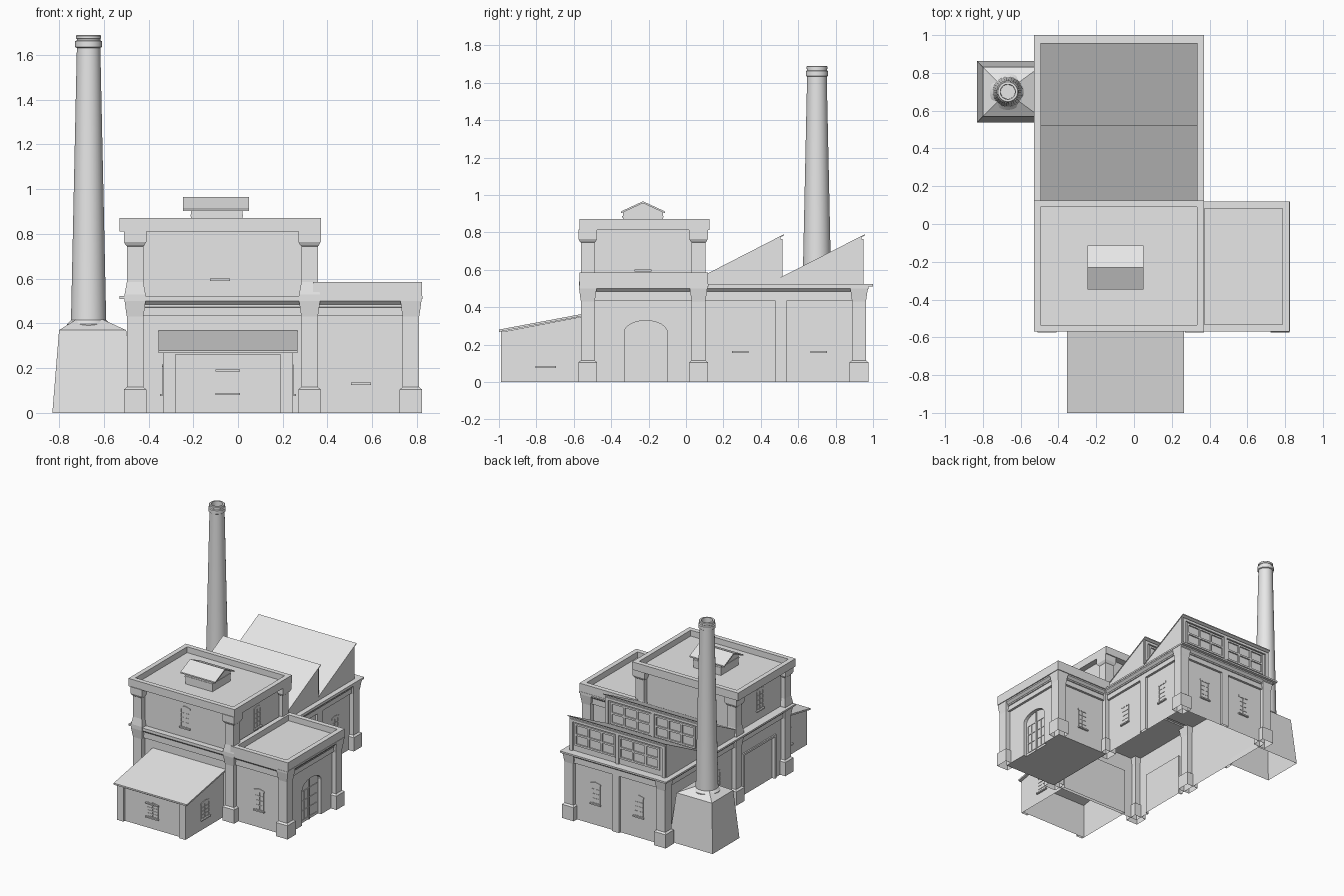
import bpy, bmesh, math
from mathutils import Matrix

if "Cube" in bpy.data.objects:
    bpy.data.objects.remove(bpy.data.objects["Cube"])

plaster = bpy.data.materials.new("plain_grey")
plaster.use_nodes = True
GREY = (0.8, 0.8, 0.8, 1)
plaster.diffuse_color = GREY
plaster.node_tree.nodes["Principled BSDF"].inputs["Base Color"].default_value = GREY

FRONT, RIGHT, BACK, LEFT = 0, 90, 180, 270


def remove_floor(bm):
    floor = [f for f in bm.faces if all(abs(v.co.z) < 1e-4 for v in f.verts)]
    bmesh.ops.delete(bm, geom=floor, context="FACES")


def finish(name, bm, open_base=True):
    """Turn a bmesh into an object; most walls have no floor."""
    bmesh.ops.recalc_face_normals(bm, faces=bm.faces)
    if open_base:
        remove_floor(bm)
    me = bpy.data.meshes.new(name)
    bm.to_mesh(me)
    bm.free()
    me.materials.append(plaster)
    ob = bpy.data.objects.new(name, me)
    bpy.context.collection.objects.link(ob)
    return ob


def solids(name, parts, side=FRONT, open_base=True):
    """Each part is (profile in u,z ; inner and outer distance), turned to a side."""
    bm = bmesh.new()
    for pts, near, far in parts:
        a = [bm.verts.new((u, -near, z)) for u, z in pts]
        b = [bm.verts.new((u, -far, z)) for u, z in pts]
        bm.faces.new(a)
        bm.faces.new(b)
        for i in range(len(pts)):
            j = (i + 1) % len(pts)
            bm.faces.new((a[i], a[j], b[j], b[i]))
    bm.transform(Matrix.Rotation(math.radians(side), 4, "Z"))
    return finish(name, bm, open_base)


def rect(u0, u1, z0, z1, near, far):
    return [(u0, z0), (u1, z0), (u1, z1), (u0, z1)], near, far


def block(name, x0, x1, y0, y1, z0, z1, open_base=True):
    return solids(name, [rect(x0, x1, z0, z1, -y0, -y1)], FRONT, open_base)


def grid(u0, u1, z0, z1, wall, cols, rows, t, d):
    """Frame and glazing bars standing on a wall."""
    bars = []
    for i in range(cols + 1):
        u = u0 + (u1 - u0) * i / cols
        bars.append(rect(u - t, u + t, z0, z1, wall, wall + d))
    for j in range(rows + 1):
        z = z0 + (z1 - z0) * j / rows
        bars.append(rect(u0 - t, u1 + t, z - t, z + t, wall, wall + d))
    return bars


def skin(name, loops):
    """Join stacked loops of points and cap the top."""
    bm = bmesh.new()
    loops = [[bm.verts.new(p) for p in loop] for loop in loops]
    n = len(loops[0])
    for lo, hi in zip(loops, loops[1:]):
        for i in range(n):
            j = (i + 1) % n
            bm.faces.new((lo[i], lo[j], hi[j], hi[i]))
    bm.faces.new(loops[-1])
    return finish(name, bm)


def tiers(name, levels):
    return skin(name, [[(x0, y0, z), (x1, y0, z), (x1, y1, z), (x0, y1, z)]
                       for x0, x1, y0, y1, z in levels])


def lathe(name, cx, cy, profile, sides):
    k = 1 / math.cos(math.pi / 4) if sides == 4 else 1
    ang = [2 * math.pi * (i + .5) / sides for i in range(sides)]
    return skin(name, [[(cx + k * r * math.cos(t), cy + k * r * math.sin(t), z) for t in ang]
                       for z, r in profile])


def parapet(name, x0, x1, y0, y1, z0, z1, rim, depth):
    ob = block(name, x0, x1, y0, y1, z0, z1)
    bm = bmesh.new()
    bm.from_mesh(ob.data)
    top = max(bm.faces, key=lambda f: f.calc_center_median().z)
    bmesh.ops.inset_region(bm, faces=[top], thickness=rim, use_even_offset=True)
    inner = bmesh.ops.extrude_face_region(bm, geom=[top])["geom"]
    bmesh.ops.delete(bm, geom=[top], context="FACES")
    for v in inner:
        if isinstance(v, bmesh.types.BMVert):
            v.co.z -= depth
    bm.to_mesh(ob.data)
    bm.free()


def cut(ob, cutter):
    mod = ob.modifiers.new("opening", "BOOLEAN")
    mod.operation, mod.solver, mod.object = "DIFFERENCE", "EXACT", cutter
    bpy.context.view_layer.objects.active = ob
    bpy.ops.object.modifier_apply(modifier=mod.name)
    bpy.data.objects.remove(cutter)


# Wall cores; the side wing keeps its floor
hall = block("hall_walls", -.465, .325, -.525, .935, 0, .515, False)
wing = block("wing_walls", .326, .775, -.525, .07, 0, .515, False)
block("tower_upper_walls", -.465, .325, -.525, .07, .5, .82)

# Arched wing door, set into its opening
arch = [(-.33, -.05), (-.1, -.05)]
for i in range(13):
    t = math.pi * i / 12
    arch.append((-.215 + .115 * math.cos(t), .265 + .063 * math.sin(t)))
cut(wing, solids("wing_door_cutter", [(arch, .75, .9)], RIGHT))
for u in (-.31, -.205):
    solids("wing_door_leaf", grid(u, u + .085, .02, .24, .75, 2, 3, .003, .004), RIGHT)
solids("wing_door_middle", [rect(-.219, -.211, 0, .32, .75, .757)], RIGHT)

# Loading door on the left wall
cut(hall, solids("gate_cutter", [rect(.03, .4, -.1, .32, .45, .6)], LEFT))
solids("gate_surround", [rect(.015, .03, 0, .335, .465, .475), rect(.4, .415, 0, .335, .465, .475),
                         rect(.03, .4, .32, .335, .465, .475)], LEFT)
bm = bmesh.new()
bm.from_mesh(hall.data)
remove_floor(bm)
bm.to_mesh(hall.data)
bm.free()

# Frieze and flared moulding under the cornice
steps = [(.435, 0), (.435, .018), (.472, .018), (.474, .024), (.484, .024), (.486, .028), (.5, .042), (.512, .042)]
tiers("hall_frieze", [(-.465 - e, .325 + e, -.525 - e, .935 + e, z) for z, e in steps])
tiers("wing_frieze", [(.326, .775 + e, -.525 - e, .07 + e, z) for z, e in steps])
block("hall_cornice", -.53, .37, -.57, 1, .51, .523)
block("wing_cornice", .3, .825, -.57, .12, .51, .523)

# Parapets around the flat roofs
parapet("tower_parapet", -.53, .37, -.57, .125, .812, .872, .036, .045)
parapet("wing_parapet", .335, .822, -.57, .118, .52, .585, .037, .045)

# Corner pillars
lower = [(0, .05), (.105, .05), (.115, .037), (.43, .037), (.45, .04), (.5, .047), (.515, .047)]
upper = [(.515, .047), (.53, .047), (.585, .037), (.745, .037), (.75, .042), (.765, .05), (.815, .05)]
for x in (-.46, .32):
    for y in (-.525, .067, .925):
        lathe("hall_pillar", x, y, lower, 4)
    for y in (-.525, .067):
        lathe("tower_pillar", x, y, upper, 4)
for y in (-.525, .067):
    lathe("wing_pillar", .773, y, lower, 4)

# Flat pilasters between the hall bays
solids("right_pilaster", [rect(.475, .54, 0, .44, .325, .343)], RIGHT)
solids("left_pilaster", [rect(-.54, -.475, 0, .44, .465, .483)], LEFT)
solids("back_pilaster", [rect(.04, .1, 0, .44, .935, .953)], BACK)

# Sawtooth roofs with glazed back faces
for y0, z0, y1, z1 in ((.1, .567, .505, .775), (.503, .553, .937, .775)):
    solids("sawtooth_body", [([(y0, .5), (y1, .5), (y1, z1), (y0, z0)], -.491, .331)], RIGHT)
    slope = (z1 - z0) / (y1 - y0)
    ye, ze = y1 + .02, z1 + .02 * slope
    solids("sawtooth_roof", [([(y0, z0 - .002), (ye, ze - .002), (ye, ze + .005), (y0, z0 + .005)],
                              -.495, .335)], RIGHT)
    bars = []
    for u in (-.275, .1):
        bars += grid(u, u + .33, .575, .73, y1, 3, 2, .007, .01)
    bars += [rect(u, u + .025, .52, .755, y1, y1 + .012) for u in (-.325, .065, .46)]
    bars.append(rect(-.325, .485, .745, .765, y1, y1 + .012))
    solids("sawtooth_windows", bars, BACK)


# Narrow windows: sill, shallow arched head and bars
def window(side, u, z, wall, w=.035, h=.14):
    parts = grid(u - w, u + w, z, z + h, wall, 2, 4, .003, .003)
    parts.append(rect(u - w - .01, u + w + .01, z - .01, z, wall, wall + .014))
    z1 = z + h
    parts.append(([(u - w - .008, z1), (u + w + .008, z1), (u + w + .008, z1 + .012),
                   (u, z1 + .022), (u - w - .008, z1 + .012)], wall, wall + .004))
    solids("window", parts, side)


for y in (.29, .71):
    window(RIGHT, y, .165, .325)
window(LEFT, -.29, .165, .465)
for u in (-.11, .255):
    window(BACK, u, .165, .935)
window(FRONT, .55, .135, .525)
window(BACK, -.55, .135, .07)
window(FRONT, -.08, .6, .525)
window(RIGHT, -.23, .6, .325)
window(LEFT, .23, .6, .465)

# Front annexe with a lean-to roof
solids("annexe_walls", [([(-.97, 0), (-.5, 0), (-.5, .36), (-.97, .27)], -.335, .245)], RIGHT)
solids("annexe_front_frame", [rect(-.335, -.28, 0, .27, .97, .988), rect(.19, .245, 0, .27, .97, .988),
                              rect(-.28, .19, .26, .27, .97, .988)])
solids("annexe_roof", [([(-1, .268), (-.52, .358), (-.52, .37), (-1, .28)], -.355, .265)], RIGHT)
window(FRONT, -.045, .09, .97, .045, .09)
solids("annexe_front_lintel", [rect(-.1, .01, .185, .194, .97, .984)])
window(RIGHT, -.75, .085, .245, .045, .11)
window(LEFT, .75, .085, .335, .045, .11)

# Roof vent with a small gable
solids("vent_walls", [([(-.338, .82), (-.122, .82), (-.122, .906), (-.23, .957), (-.338, .906)],
                       -.21, .02)], RIGHT)
block("vent_ledge", -.213, .023, -.341, -.119, .878, .888)
solids("vent_roof", [([(-.347, .902), (-.23, .956), (-.113, .902), (-.113, .912), (-.23, .966),
                       (-.347, .912)], -.245, .05)], RIGHT)

# Chimney: battered base, hipped cap, tapering shaft with rings
tiers("chimney_base", [(-.83, -.46, .538, .862, 0), (-.8, -.5, .57, .83, .37), (-.72, -.61, .65, .75, .42)])
shaft = lathe("chimney_shaft", -.668, .7, [
    (.375, .096), (.398, .096), (.404, .09), (.415, .079), (1.62, .053), (1.632, .053), (1.636, .06),
    (1.662, .06), (1.666, .053), (1.672, .053), (1.674, .056), (1.686, .056), (1.69, .052),
    (1.69, .04), (1.6, .038)], 32)
bpy.ops.object.select_all(action="DESELECT")
shaft.select_set(True)
bpy.context.view_layer.objects.active = shaft
bpy.ops.object.shade_smooth_by_angle(angle=math.radians(35))
